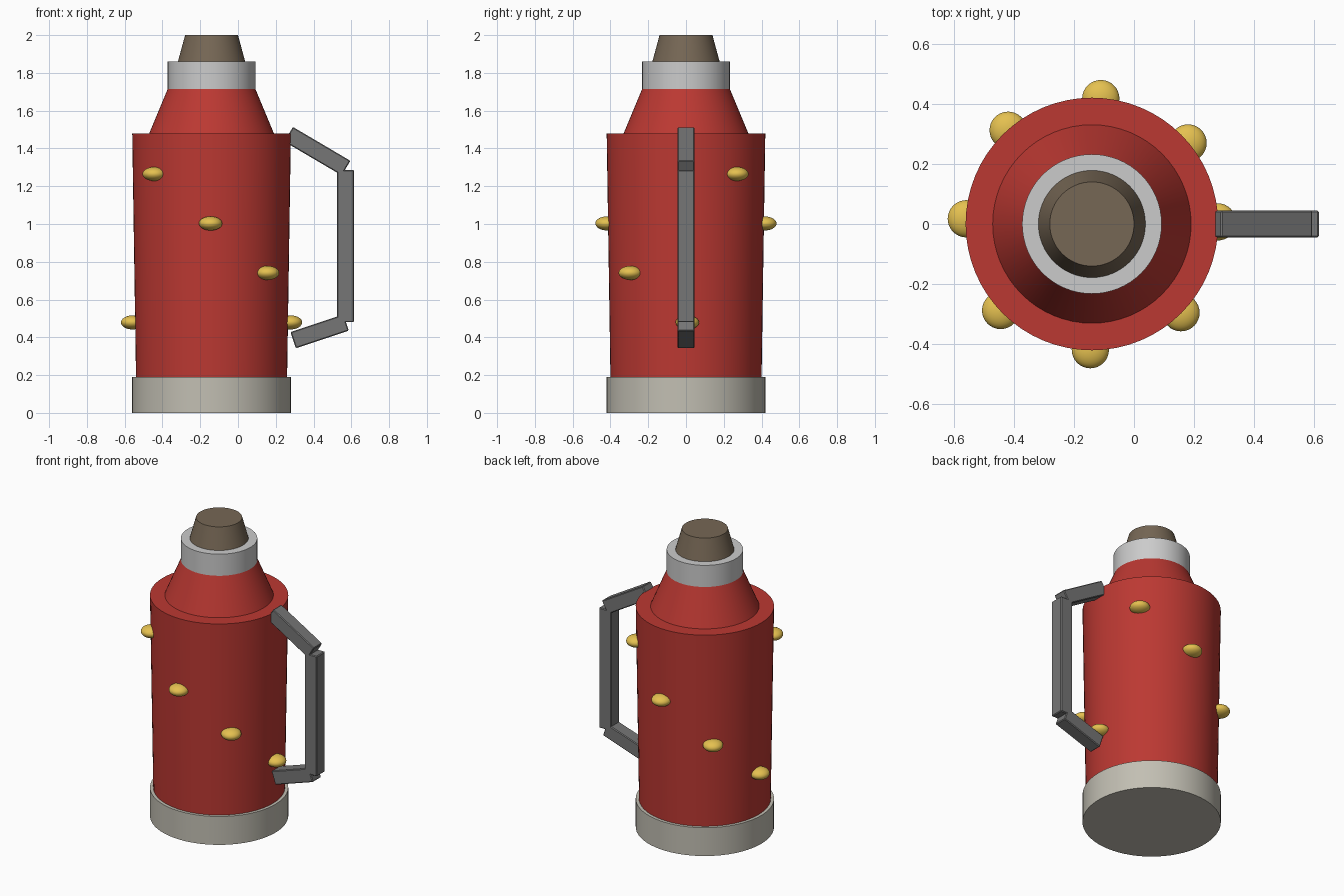
import bpy, math
from mathutils import Vector

if "Cube" in bpy.data.objects:
    bpy.data.objects.remove(bpy.data.objects["Cube"])

CX = -0.14  # flask axis


def material(name, rgb):
    m = bpy.data.materials.new(name)
    m.diffuse_color = (*rgb, 1)
    m.use_nodes = True
    m.node_tree.nodes["Principled BSDF"].inputs["Base Color"].default_value = m.diffuse_color
    return m


red = material("red_enamel", (0.50, 0.04, 0.032))
cream = material("base_grey", (0.54, 0.52, 0.45))
steel = material("light_metal", (0.52, 0.52, 0.52))
dark = material("dark_metal", (0.18, 0.18, 0.18))
cork = material("cork", (0.18, 0.135, 0.09))
gold = material("gold", (0.78, 0.53, 0.08))


def finish(name, mat):
    ob = bpy.context.object
    ob.name = name
    ob.data.materials.append(mat)
    return ob


def smooth():
    bpy.ops.object.shade_smooth_by_angle(angle=math.radians(35))


def frustum(name, r1, r2, z1, z2, mat):
    bpy.ops.mesh.primitive_cone_add(vertices=64, radius1=r1, radius2=r2, depth=z2 - z1,
                                    location=(CX, 0, (z1 + z2) / 2))
    finish(name, mat)
    smooth()


# Stacked turned parts
frustum("base", 0.42, 0.42, 0.0, 0.19, cream)
frustum("body", 0.40, 0.42, 0.19, 1.48, red)
frustum("shoulder", 0.33, 0.23, 1.48, 1.72, red)
frustum("collar", 0.232, 0.232, 1.715, 1.86, steel)
frustum("stopper", 0.178, 0.14, 1.86, 2.0, cork)

# Studs spiralling down around the body
for i in range(8):
    a = 0.70 + 0.80 * i
    bpy.ops.mesh.primitive_uv_sphere_add(
        segments=32, ring_count=16, radius=0.062,
        location=(CX + 0.418 * math.cos(a), 0.418 * math.sin(a), 1.265 - 0.262 * (i % 4)))
    finish(f"stud_{i + 1}", gold).scale = (1, 1, 0.6)
    smooth()


# Handle: three square bars
def bar(name, x1, z1, x2, z2, w=0.09):
    a, b = Vector((x1, 0, z1)), Vector((x2, 0, z2))
    d = b - a
    bpy.ops.mesh.primitive_cube_add(size=1, location=(a + b) / 2,
                                    rotation=(0, math.atan2(d.x, d.z), 0))
    ob = finish(name, dark)
    ob.scale = (w, w, d.length)
    bpy.ops.object.transform_apply(location=False, rotation=False, scale=True)
    bev = ob.modifiers.new("Bevel", 'BEVEL')
    bev.width = 0.005
    bev.segments = 1


bar("handle_top", 0.268, 1.475, 0.572, 1.296)
bar("handle_grip", 0.57, 0.48, 0.57, 1.285)
bar("handle_bottom", 0.292, 0.385, 0.572, 0.478)
